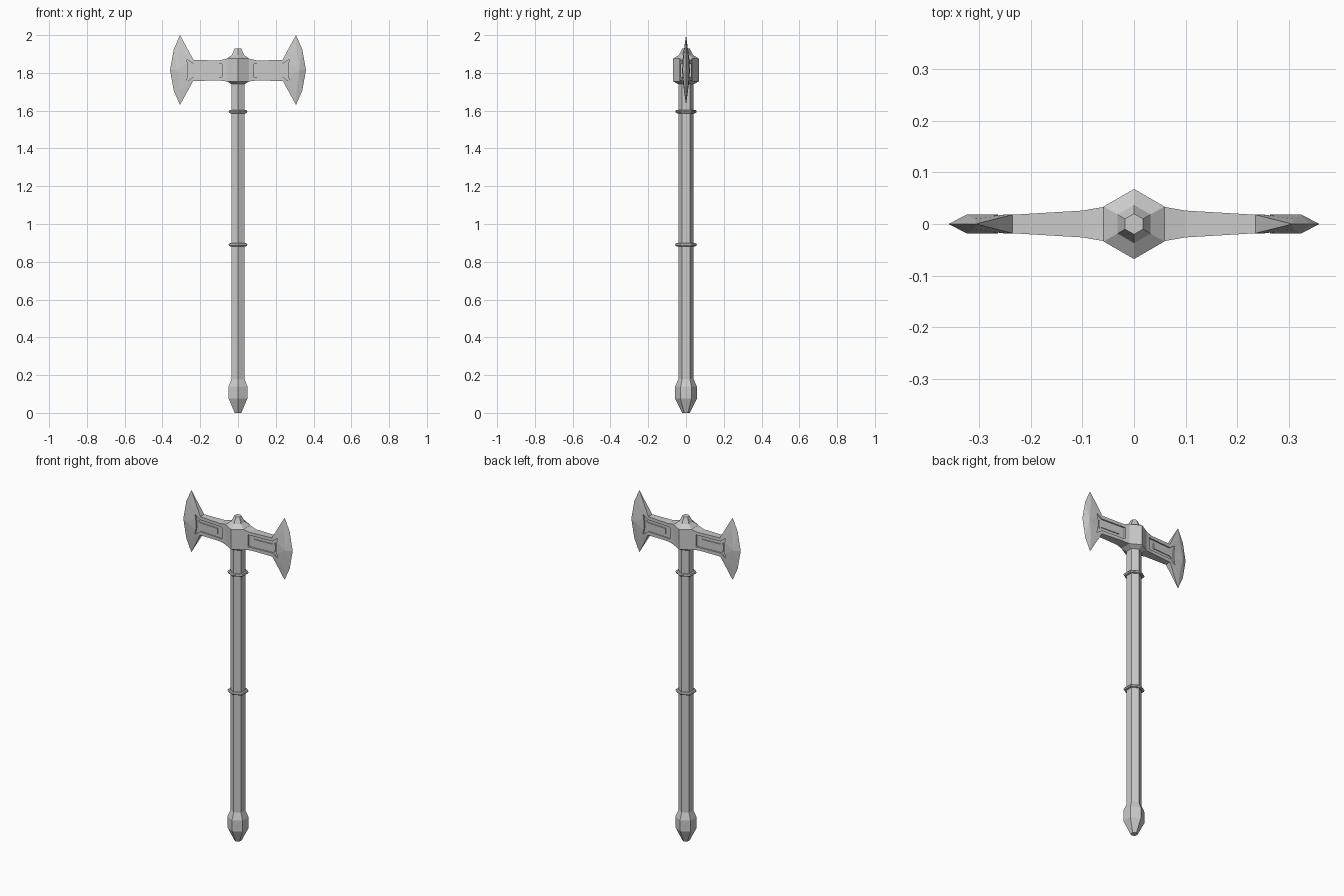
import bpy, bmesh, math

cube = bpy.data.objects.get("Cube")
if cube:
    bpy.data.objects.remove(cube, do_unlink=True)

steel = bpy.data.materials.new("grey_steel")
steel.use_nodes = True
GREY = (0.6, 0.6, 0.6, 1)
steel.diffuse_color = GREY
steel.node_tree.nodes["Principled BSDF"].inputs["Base Color"].default_value = GREY

MID = 1.815  # height of the head's centre line


def finish(bm, name):
    bmesh.ops.recalc_face_normals(bm, faces=bm.faces)
    me = bpy.data.meshes.new(name)
    bm.to_mesh(me)
    bm.free()
    me.materials.append(steel)
    ob = bpy.data.objects.new(name, me)
    bpy.context.collection.objects.link(ob)
    return ob


def loft(bm, rings, closed=False):
    rings = [[bm.verts.new(p) for p in r] for r in rings]
    n = len(rings[0])
    pairs = list(zip(rings, rings[1:]))
    if closed:
        pairs.append((rings[-1], rings[0]))
    else:
        bm.faces.new(rings[0])
        bm.faces.new(rings[-1])
    for a, b in pairs:
        for i in range(n):
            j = (i + 1) % n
            bm.faces.new((a[i], a[j], b[j], b[i]))


def hexagon(r, z):
    # corners point to the front and back
    return [(r * math.sin(k * math.pi / 3), r * math.cos(k * math.pi / 3), z) for k in range(6)]


def turned(name, profile, closed=False):
    bm = bmesh.new()
    loft(bm, [hexagon(r, z) for r, z in profile], closed)
    return finish(bm, name)


# Handle, pommel, hub with its finial
turned("handle", [(0.04, 0.17), (0.04, 1.76)])
turned("pommel", [(0.02, 0), (0.057, 0.075), (0.057, 0.14), (0.04, 0.18)])
turned("hub", [(0.04, 1.74), (0.068, 1.755), (0.068, 1.875), (0.037, 1.895), (0.02, 1.93)])

# Rounded bands around the handle
for name, z in (("lower_band", 0.89), ("upper_band", 1.595)):
    section = [(0.047 + 0.01 * math.cos(a), z + 0.009 * math.sin(a))
               for a in (k * math.pi / 4 for k in range(8))]
    turned(name, section, True)


# Arm: box sections tapering outwards
bm = bmesh.new()
loft(bm, [[(x, -y, lo), (x, y, lo), (x, y, hi), (x, -y, hi)] for x, y, lo, hi in (
    (0.05, 0.033, 1.755, 1.875), (0.06, 0.033, 1.755, 1.875),
    (0.1, 0.026, 1.76, 1.866), (0.236, 0.018, 1.757, 1.868))])
arm = finish(bm, "arms")

# Blade: faceted wedge, symmetric across both its planes
bm = bmesh.new()
corners = set()
for x, y, h in ((0.236, 0.018, 0.055), (0.307, 0, 0.185), (0.34, 0, 0.11),
                (0.36, 0, 0), (0.325, 0.018, 0), (0.309, 0.01, 0.105)):
    corners |= {(x, sy * y, MID + sz * h) for sy in (-1, 1) for sz in (-1, 1)}
for p in sorted(corners):
    bm.verts.new(p)
bmesh.ops.convex_hull(bm, input=bm.verts)
bmesh.ops.dissolve_limit(bm, angle_limit=0.01, verts=bm.verts, edges=bm.edges)
blade = finish(bm, "blades")


def side_plates(name, outline, inner, outer):
    # Plates on both faces, following the taper of the arm
    full = outline + [(x, -h) for x, h in reversed(outline)]
    bm = bmesh.new()
    for s in (-1, 1):
        loft(bm, [[(x, s * (0.032 - 0.059 * x + d), MID - 0.002 + h) for x, h in full]
                  for d in (inner, outer)])
    return finish(bm, name)


# Recessed panels, each with a raised bar flaring towards the blade
cutter = side_plates("panel_cutter", [(0.085, 0.035), (0.238, 0.035), (0.272, 0.06), (0.264, 0.02)],
                     -0.008, 0.03)
cutter.hide_render = True
bar = side_plates("panel_bars", [(0.12, 0.016), (0.238, 0.016), (0.251, 0.026), (0.256, 0.01)],
                  -0.01, -0.003)

for ob in (arm, blade, bar):
    bpy.context.view_layer.objects.active = ob
    if ob is not bar:
        cut = ob.modifiers.new("panel", 'BOOLEAN')
        cut.operation = 'DIFFERENCE'
        cut.solver = 'EXACT'
        cut.object = cutter
        bpy.ops.object.modifier_apply(modifier=cut.name)
    mirror = ob.modifiers.new("mirror", 'MIRROR')
    mirror.use_mirror_merge = False
bpy.data.objects.remove(cutter, do_unlink=True)
